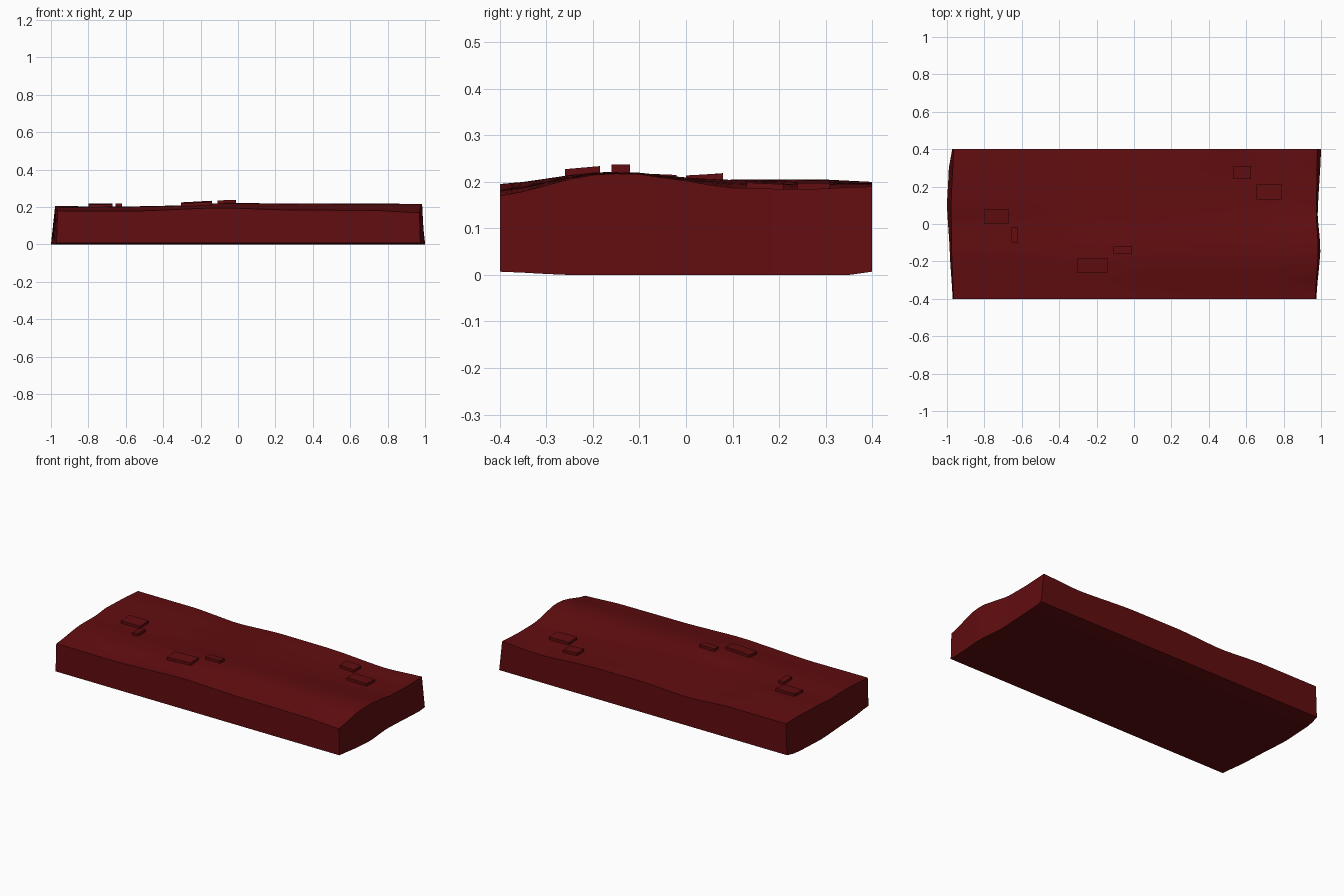
import bpy, bmesh

if "Cube" in bpy.data.objects:
    bpy.data.objects.remove(bpy.data.objects["Cube"])

mat = bpy.data.materials.new("dark_red")
mat.diffuse_color = (0.12, 0.004, 0.005, 1)
mat.use_nodes = True
mat.node_tree.nodes["Principled BSDF"].inputs["Base Color"].default_value = mat.diffuse_color


def interp(pts, t):
    """Smooth interpolation through (position, value) points."""
    if t <= pts[0][0]:
        return pts[0][1]
    for (a, va), (b, vb) in zip(pts, pts[1:]):
        if t <= b:
            s = (t - a) / (b - a)
            s = 0.5 * s + 0.5 * s * s * (3 - 2 * s)
            return va + (vb - va) * s
    return pts[-1][1]


# Heights along the four upper edges
FRONT = [(-1, .18), (-.6, .178), (-.1, .196), (.3, .184), (.75, .182), (1, .17)]
BACK = [(-1, .2), (-.6, .2), (-.3, .183), (0, .197), (.35, .196), (.75, .176), (1, .19)]
LEFT = [(-.4, .18), (-.15, .199), (0, .196), (.1, .205), (.3, .205), (.4, .2)]
RIGHT = [(-.4, .17), (-.2, .215), (-.12, .219), (-.05, .209), (.1, .187), (.25, .184), (.4, .19)]
# Outlines of the two ends, at the top and at the bottom
END_L_TOP = [(-.4, -.965), (-.15, -.975), (.1, -.978), (.4, -.965)]
END_L_BOT = [(-.4, -.97), (-.15, -.985), (.1, -1), (.3, -.99), (.4, -.972)]
END_R_TOP = [(-.4, .97), (-.13, .985), (.05, .975), (.4, .98)]
END_R_BOT = [(-.4, .975), (-.13, .997), (.05, .982), (.4, 1)]
BOTTOM = [(-.4, .007), (-.25, 0), (.35, 0), (.4, .007)]


def height(x, y):
    """Surface blended between the four edge profiles."""
    u, v = (x + 1) / 2, (y + .4) / .8
    fb = (1 - v) * interp(FRONT, x) + v * interp(BACK, x)
    lr = (1 - u) * interp(LEFT, y) + u * interp(RIGHT, y)
    corners = (1 - v) * ((1 - u) * .18 + u * .17) + v * ((1 - u) * .2 + u * .19)
    return fb + lr - corners


def finish(name, bm):
    bmesh.ops.recalc_face_normals(bm, faces=bm.faces)
    me = bpy.data.meshes.new(name)
    bm.to_mesh(me)
    bm.free()
    ob = bpy.data.objects.new(name, me)
    bpy.context.collection.objects.link(ob)
    me.materials.append(mat)
    bpy.context.view_layer.objects.active = ob
    bpy.ops.object.select_all(action='DESELECT')
    ob.select_set(True)
    bpy.ops.object.shade_smooth_by_angle()


# Slab: uneven top, nearly flat underside, tapered ends
NX, NY = 30, 16
bm = bmesh.new()
top, bot = [], []
for i in range(NX + 1):
    top.append([])
    bot.append([])
    for j in range(NY + 1):
        u, y = i / NX, -.4 + .8 * j / NY
        xt = interp(END_L_TOP, y) * (1 - u) + interp(END_R_TOP, y) * u
        xb = interp(END_L_BOT, y) * (1 - u) + interp(END_R_BOT, y) * u
        top[i].append(bm.verts.new((xt, y, height(2 * u - 1, y))))
        bot[i].append(bm.verts.new((xb, y, interp(BOTTOM, y))))
for g in (top, bot):
    for i in range(NX):
        for j in range(NY):
            bm.faces.new((g[i][j], g[i + 1][j], g[i + 1][j + 1], g[i][j + 1]))
for i in range(NX):
    for j in (0, NY):
        bm.faces.new((top[i][j], top[i + 1][j], bot[i + 1][j], bot[i][j]))
for j in range(NY):
    for i in (0, NX):
        bm.faces.new((top[i][j], top[i][j + 1], bot[i][j + 1], bot[i][j]))
finish("slab", bm)

# Raised chips following the surface: x range, y range
CHIPS = [(-.80, -.67, 0, .08), (-.655, -.62, -.10, -.02), (-.305, -.14, -.26, -.185),
         (-.11, -.01, -.16, -.12), (.53, .625, .24, .31), (.655, .79, .13, .21)]
for n, (x0, x1, y0, y1) in enumerate(CHIPS):
    bm = bmesh.new()
    bmesh.ops.create_cube(bm, size=1)
    for v in bm.verts:
        x = x1 if v.co.x > 0 else x0
        y = y1 if v.co.y > 0 else y0
        v.co = (x, y, height(x, y) + (.016 if v.co.z > 0 else -.012))
    finish(f"raised_chip_{n + 1}", bm)
